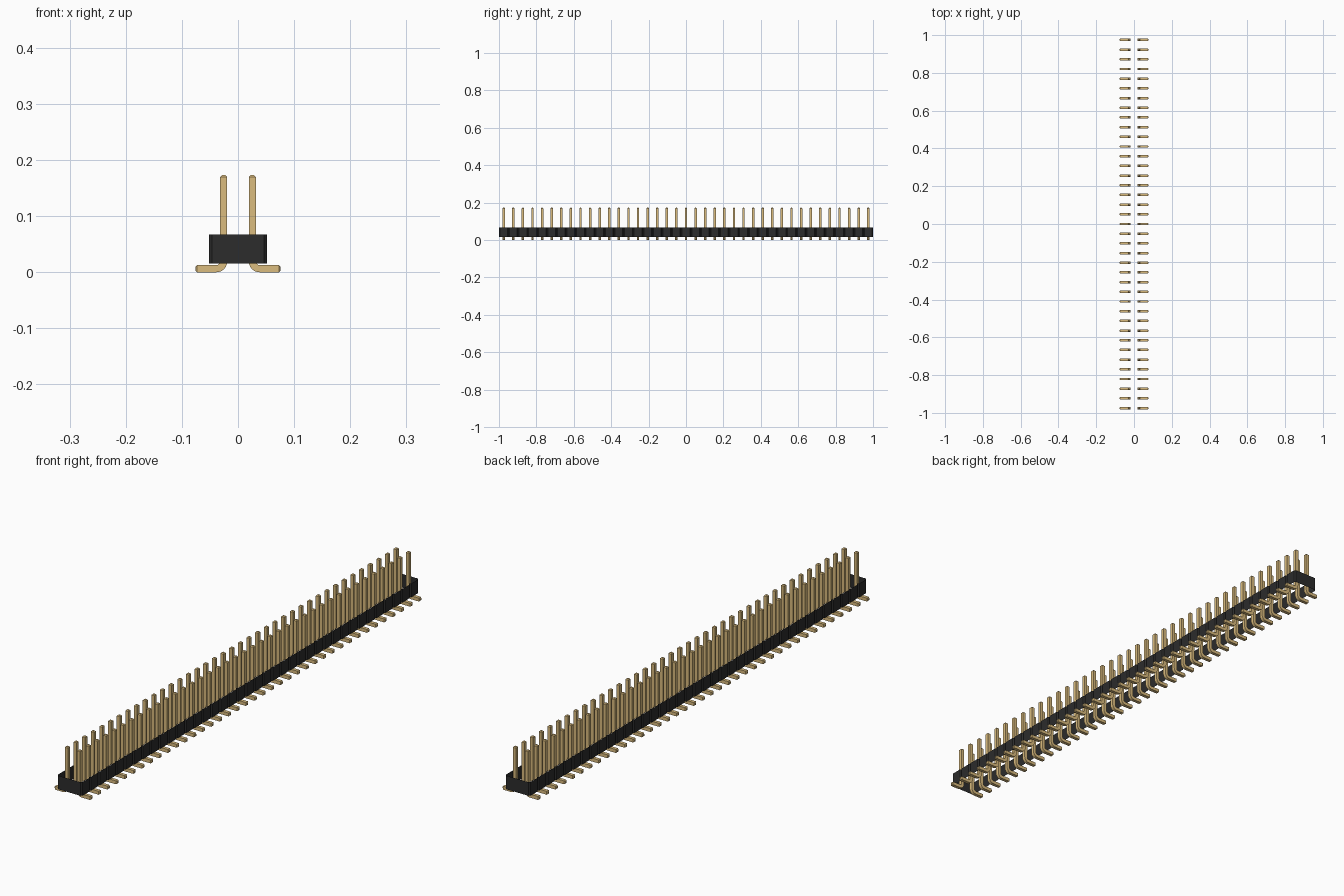
import bpy, bmesh, math
from mathutils import Vector

cube = bpy.data.objects.get("Cube")
if cube:
    bpy.data.objects.remove(cube, do_unlink=True)

COUNT = 39
PITCH = 2 / COUNT
CHAMFER = PITCH / 10
HALF = 0.0064          # half the pin thickness
TIP = 0.0032           # taper at the pin ends


def material(name, colour):
    mat = bpy.data.materials.new(name)
    mat.use_nodes = True
    mat.diffuse_color = (*colour, 1)
    mat.node_tree.nodes["Principled BSDF"].inputs["Base Color"].default_value = (*colour, 1)
    return mat


def finish(name, bm, mat):
    mesh = bpy.data.meshes.new(name)
    bmesh.ops.recalc_face_normals(bm, faces=bm.faces)
    bm.to_mesh(mesh)
    bm.free()
    mesh.materials.append(mat)
    obj = bpy.data.objects.new(name, mesh)
    bpy.context.collection.objects.link(obj)
    return obj


black = material("black plastic", (0.025, 0.025, 0.025))
gold = material("gold metal", (0.708, 0.504, 0.21))

# Housing: an open wall around a notched outline, without top or bottom
side = []
for i in range(COUNT):
    y0, y1 = -1 + i * PITCH, -1 + (i + 1) * PITCH
    side += [(PITCH - CHAMFER, y0), (PITCH, y0 + CHAMFER), (PITCH, y1 - CHAMFER)]
side.append((PITCH - CHAMFER, 1))
outline = side + [(-x, y) for x, y in reversed(side)]

bm = bmesh.new()
low = [bm.verts.new((x, y, 0.016)) for x, y in outline]
high = [bm.verts.new((x, y, 0.067)) for x, y in outline]
for i in range(len(outline)):
    j = (i + 1) % len(outline)
    bm.faces.new((low[i], low[j], high[j], high[i]))
finish("housing", bm, black)

# Pin: a square section swept down the post, round the bend and along the foot
x_pin, top, foot_end = PITCH / 2, 0.173, 0.076
radius = 2 * HALF
centre = Vector((x_pin + radius, 0, HALF + radius))
stations = [(Vector((x_pin, 0, top)), 0, HALF - TIP),
            (Vector((x_pin, 0, top - TIP)), 0, HALF)]
for step in range(7):
    a = math.radians(15 * step)
    stations.append((centre - radius * Vector((math.cos(a), 0, math.sin(a))), a, HALF))
stations += [(Vector((foot_end - TIP, 0, HALF)), math.pi / 2, HALF),
             (Vector((foot_end, 0, HALF)), math.pi / 2, HALF - TIP)]

bm = bmesh.new()
rings = []
for point, a, size in stations:
    across = Vector((math.cos(a), 0, math.sin(a))) * size
    depth = Vector((0, size, 0))
    corners = (across + depth, across - depth, -across - depth, -across + depth)
    rings.append([bm.verts.new(point + c) for c in corners])
for a, b in zip(rings, rings[1:]):
    for i in range(4):
        j = (i + 1) % 4
        bm.faces.new((a[i], a[j], b[j], b[i]))
bm.faces.new(rings[0])
bm.faces.new(rings[-1])
pins = finish("pin_rows", bm, gold)
pins.location.y = -1 + PITCH / 2

# Repeat the pin along the housing and mirror it to the other row
array = pins.modifiers.new("row", "ARRAY")
array.count = COUNT
array.use_relative_offset = False
array.use_constant_offset = True
array.constant_offset_displace = (0, PITCH, 0)
mirror = pins.modifiers.new("second row", "MIRROR")
mirror.use_axis[0] = True
mirror.use_mirror_merge = False
